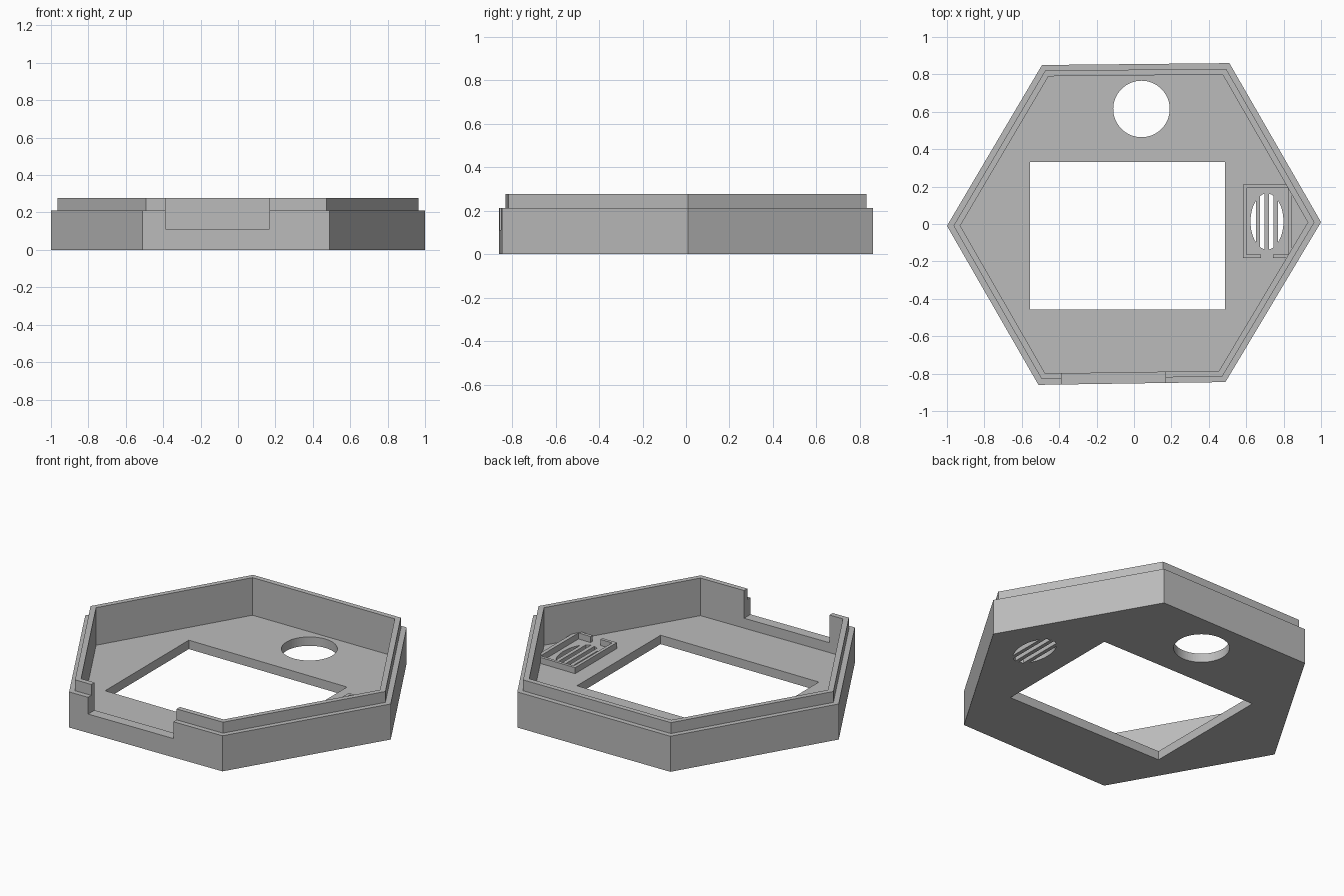
import bpy, bmesh, math

if "Cube" in bpy.data.objects:
    bpy.data.objects.remove(bpy.data.objects["Cube"])

BASE_TOP, LIP_TOP, FLOOR = 0.212, 0.277, 0.053
HEX = [(1, 0.01), (0.51, 0.86), (-0.492, 0.85), (-1, -0.01), (-0.511, -0.86), (0.489, -0.845)]

grey = bpy.data.materials.new("plain grey")
grey.diffuse_color = (0.5, 0.5, 0.5, 1)
grey.use_nodes = True
grey.node_tree.nodes["Principled BSDF"].inputs["Base Color"].default_value = grey.diffuse_color


def loft(name, rings):
    """Solid through equal-length rings of 3D points, capped at both ends."""
    bm = bmesh.new()
    loops = [[bm.verts.new(p) for p in ring] for ring in rings]
    n = len(loops[0])
    for a, b in zip(loops, loops[1:]):
        for i in range(n):
            j = (i + 1) % n
            bm.faces.new((a[i], a[j], b[j], b[i]))
    bm.faces.new(loops[0][::-1])
    bm.faces.new(loops[-1])
    bmesh.ops.recalc_face_normals(bm, faces=bm.faces)
    mesh = bpy.data.meshes.new(name)
    bm.to_mesh(mesh)
    bm.free()
    mesh.materials.append(grey)
    obj = bpy.data.objects.new(name, mesh)
    bpy.context.collection.objects.link(obj)
    return obj


def prism(name, outline, z0, z1):
    return loft(name, [[(x, y, z) for x, y in outline] for z in (z0, z1)])


def rect(x0, y0, x1, y1):
    return [(x0, y0), (x1, y0), (x1, y1), (x0, y1)]


def ellipse(cx, cy, rx, ry, n=64):
    return [(cx + rx * math.cos(2 * math.pi * i / n), cy + ry * math.sin(2 * math.pi * i / n))
            for i in range(n)]


def ellipse_slice(cx, cy, rx, ry, x0, x1, n=12):
    """Part of an ellipse between two vertical lines."""
    t0, t1 = (math.acos(max(-1, min(1, (x - cx) / rx))) for x in (x0, x1))
    angles = [t0 + (t1 - t0) * i / n for i in range(n + 1)]
    upper = [(cx + rx * math.cos(t), cy + ry * math.sin(t)) for t in angles]
    lower = [(x, 2 * cy - y) for x, y in reversed(upper) if y - cy > 1e-4]
    return upper + lower


# Tray: hexagonal shell with a stepped lip and a thin floor
profile = [(1, 0), (1, BASE_TOP), (0.965, BASE_TOP), (0.965, LIP_TOP), (0.929, LIP_TOP), (0.929, FLOOR)]
tray = loft("tray", [[(x * s, y * s, z) for x, y in HEX] for s, z in profile])

# Openings: front notch, display window, round hole, grille slots
cutters = [
    prism("notch_cutter", rect(-0.387, -1, 0.169, -0.7), 0.112, 0.4),
    prism("window_cutter", rect(-0.556, -0.457, 0.487, 0.331), -0.1, 0.1),
    prism("round_hole_cutter", ellipse(0.04, 0.615, 0.151, 0.151), -0.1, 0.1),
]
for x0, x1 in [(0.623, 0.652), (0.674, 0.699), (0.722, 0.747), (0.769, 0.799)]:
    cutters.append(prism("grille_slot_cutter", ellipse_slice(0.711, 0.013, 0.088, 0.15, x0, x1), -0.1, 0.1))

for cutter in cutters:
    mod = tray.modifiers.new(cutter.name, 'BOOLEAN')
    mod.operation = 'DIFFERENCE'
    mod.solver = 'EXACT'
    mod.object = cutter
    cutter.hide_render = True
    cutter.hide_set(True)

# Low frame around the grille, with a gap at the front
prism("grille_frame", [
    (0.679, -0.182), (0.583, -0.182), (0.583, 0.211), (0.845, 0.211), (0.845, -0.182), (0.743, -0.182),
    (0.743, -0.163), (0.823, -0.163), (0.823, 0.193), (0.602, 0.193), (0.602, -0.163), (0.679, -0.163),
], FLOOR - 0.02, FLOOR + 0.036)
